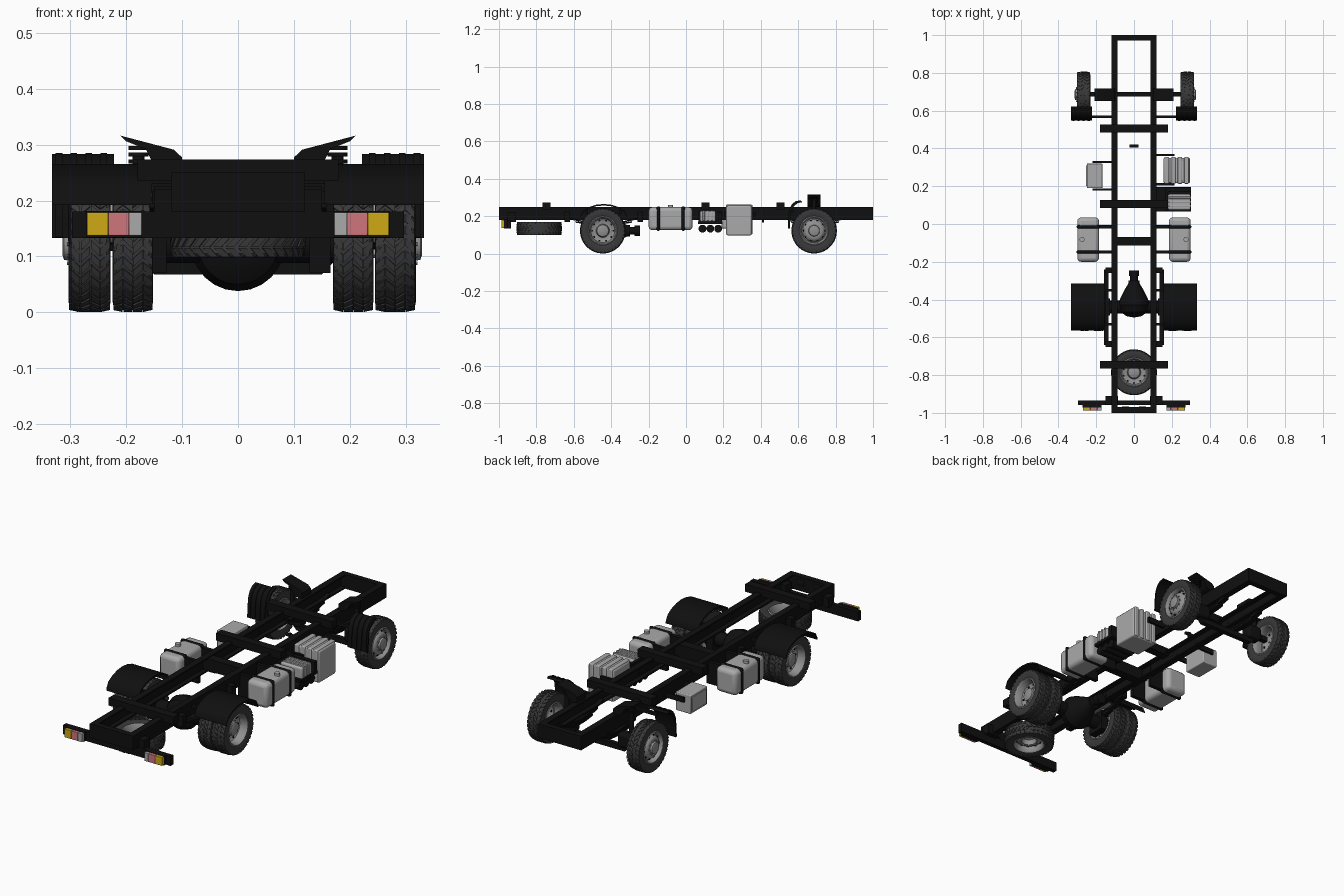
import bpy, bmesh, math
from mathutils import Matrix, Vector

cube = bpy.data.objects.get("Cube")
if cube:
    bpy.data.objects.remove(cube)


def material(name, r, g, b):
    m = bpy.data.materials.new(name)
    m.use_nodes = True
    m.diffuse_color = (r, g, b, 1)
    m.node_tree.nodes["Principled BSDF"].inputs["Base Color"].default_value = (r, g, b, 1)
    return m


BLACK = material("chassis black", .005, .005, .005)
RUBBER = material("tyre rubber", .04, .04, .04)
GREY = material("metal grey", .4, .4, .4)
RIM = material("rim grey", .28, .28, .28)
AMBER = material("amber lens", .62, .4, .008)
PINK = material("pink lens", .62, .18, .2)
made = []


def finish(name, bm, mats, bevel=0, segments=3):
    bmesh.ops.recalc_face_normals(bm, faces=bm.faces)
    mesh = bpy.data.meshes.new(name)
    bm.to_mesh(mesh)
    bm.free()
    for m in mats:
        mesh.materials.append(m)
    ob = bpy.data.objects.new(name, mesh)
    bpy.context.collection.objects.link(ob)
    if bevel:
        mod = ob.modifiers.new("Bevel", "BEVEL")
        mod.width, mod.segments = bevel, segments
    made.append(ob)
    return ob


def prism(name, pts, axis, lo, hi, mat=BLACK, bevel=0):
    """Extrude a 2D outline along the given axis (0 x, 1 y, 2 z)."""
    bm = bmesh.new()

    def ring(t):
        out = []
        for p in pts:
            co = list(p)
            co.insert(axis, t)
            out.append(bm.verts.new(co))
        return out
    a, b = ring(lo), ring(hi)
    bm.faces.new(a)
    bm.faces.new(b)
    for i in range(len(pts)):
        j = (i + 1) % len(pts)
        bm.faces.new((a[i], a[j], b[j], b[i]))
    return finish(name, bm, [mat], bevel)


def box(name, x, y, z, mat=BLACK, bevel=0):
    pts = [(y[0], z[0]), (y[1], z[0]), (y[1], z[1]), (y[0], z[1])]
    return prism(name, pts, 0, min(x), max(x), mat, bevel)


def sheet(name, path, x, thick, mat=BLACK):
    """Bent plate following a path in y and z, thickened downward."""
    under = [(y, z - thick) if abs(z - path[0][1]) < 9 else None for y, z in path]
    return prism(name, path + under[::-1], 0, min(x), max(x), mat)


def side(s, a, b):
    return (s * a, s * b)


def lathe(bm, profile, steps=48, mat=0, mtx=Matrix()):
    """Revolve (radius, x) points around the x axis."""
    rings = []
    for r, x in profile:
        n = 1 if r == 0 else steps
        rings.append([bm.verts.new(mtx @ Vector((x, r * math.cos(k * math.tau / steps),
                      r * math.sin(k * math.tau / steps)))) for k in range(n)])
    for a, b in zip(rings, rings[1:]):
        for k in range(steps):
            n = (k + 1) % steps
            quad = [a[k % len(a)], a[n % len(a)], b[n % len(b)], b[k % len(b)]]
            f = bm.faces.new(list(dict.fromkeys(quad)))
            f.material_index = mat


def turned(name, profile, loc, mat=BLACK, axis="x", steps=24):
    bm = bmesh.new()
    lathe(bm, profile, steps)
    ob = finish(name, bm, [mat])
    ob.location = loc
    ob.rotation_euler = {"x": (0, 0, 0), "y": (0, 0, math.pi / 2), "z": (0, -math.pi / 2, 0)}[axis]
    return ob


def rod(name, r, length, loc, mat=BLACK, axis="x"):
    h = length / 2
    return turned(name, [(0, -h), (r, -h), (r, h), (0, h)], loc, mat, axis)


# Wheels: tyre with chevron tread, rim, bolts and hand holes
def wheel_mesh(name, disc, bolt_r, bolt_x, hole_r, hole_x):
    bm = bmesh.new()
    half = [(.074, .03), (.085, .035), (.104, .036), (.114, .034), (.118, .029)]
    lathe(bm, half + [(r, -x) for r, x in half[::-1]])
    lugs = 34
    for i in range(lugs):
        for band in range(4):
            x0 = -.035 + band * .0178
            ends = [(x0, 0), (x0 + .0165, .13)] if band % 2 else [(x0, .13), (x0 + .0165, 0)]
            vs = []
            for x, turn in ends:
                top = .1215 if abs(x) < .03 else .118
                for r, da in ((.11, 0), (top, 0), (top, .12), (.11, .12)):
                    a = i * math.tau / lugs + turn + da + .09 * (band // 2)
                    vs.append(bm.verts.new((x, r * math.cos(a), r * math.sin(a))))
            bm.faces.new(vs[:4])
            bm.faces.new(vs[4:])
            for k in range(4):
                n = (k + 1) % 4
                bm.faces.new((vs[k], vs[n], vs[4 + n], vs[4 + k]))
    lathe(bm, [(.079, -.031), (.073, -.034), (.068, -.028), (.064, -.01)] + disc[:1], mat=1)
    lathe(bm, [(.079, .031), (.073, .035), (.069, .03)] + disc, mat=1)
    for i in range(10):
        a = math.tau * i / 10
        for rad, x, size, depth, mat in ((bolt_r, bolt_x, .003, .005, 1), (hole_r, hole_x, .0055, .002, 2)):
            m = Matrix.Translation((x, rad * math.cos(a), rad * math.sin(a)))
            lathe(bm, [(0, -depth), (size, -depth), (size, depth), (0, depth)], 8, mat, m)
    return finish(name, bm, [RUBBER, RIM, BLACK])


front_disc = [(.065, .012), (.06, .014), (.052, .028), (.042, .033), (.03, .034),
              (.028, .044), (.02, .047), (0, .047)]
rear_disc = [(.064, -.004), (.052, -.012), (.036, -.012), (.031, .012), (.022, .016), (0, .016)]
front_wheel = wheel_mesh("front_wheel_left", front_disc, .036, .034, .056, .021)
rear_wheel = wheel_mesh("rear_wheel_left_outer", rear_disc, .041, -.012, .057, -.008)


def place(ob, loc, rot=(0, 0, 0)):
    ob.location, ob.rotation_euler = loc, rot


def copy(ob, name, loc, rot=(0, 0, 0)):
    new = bpy.data.objects.new(name, ob.data)
    bpy.context.collection.objects.link(new)
    place(new, loc, rot)


FLIP = (0, 0, math.pi)
RZ = .122
place(front_wheel, (.282, .685, RZ))
copy(front_wheel, "front_wheel_right", (-.267, .685, RZ), FLIP)
place(rear_wheel, (.281, -.445, RZ))
copy(rear_wheel, "rear_wheel_left_inner", (.206, -.445, RZ), FLIP)
copy(rear_wheel, "rear_wheel_right_outer", (-.264, -.445, RZ), FLIP)
copy(rear_wheel, "rear_wheel_right_inner", (-.188, -.445, RZ))
copy(rear_wheel, "spare_wheel", (0, -.785, .134), (0, -math.pi / 2, 0))

# Ladder frame
for s, tag in ((1, "left"), (-1, "right")):
    channel = [(.12, .18), (.12, .25), (.088, .25), (.088, .243), (.112, .243),
               (.112, .187), (.088, .187), (.088, .18)]
    prism("frame_rail_" + tag, [(s * x, z) for x, z in channel], 1, -1, 1)
box("frame_end_front", (-.12, .12), (-1, -.97), (.18, .25))
box("frame_end_back", (-.12, .12), (.972, 1), (.18, .25))
box("middle_crossmember", (-.112, .112), (-.115, -.07), (.185, .245))
for i, y in enumerate((-.745, .105, .505)):
    box(f"body_crossbar_{i}", (-.18, .18), (y - .021, y + .021), (.235, .273))
for s in (-1, 1):
    box("tow_plate", side(s, .027, .063), (-1.0, -.965), (.208, .236), BLACK, .004)

# Bumper and tail lamps
box("bumper_bar", (-.297, .297), (-.957, -.935), (.133, .18))
for s in (-1, 1):
    box("bumper_bracket", side(s, .085, .15), (-.955, -.91), (.17, .22))
    box("lamp_housing", side(s, .172, .272), (-.972, -.955), (.134, .181))
    for name, a, b, mat in (("reverse_lamp", .172, .195, GREY), ("stop_lamp", .195, .232, PINK),
                            ("turn_lamp", .232, .27, AMBER)):
        box(name, side(s, a, b), (-.987, -.968), (.137, .179), mat, .002)

# Axles, differential and springs
rod("rear_axle", .034, .4, (0, -.44, RZ))
turned("differential", [(0, -.495), (.04, -.488), (.072, -.465), (.084, -.43), (.075, -.4), (.045, -.34),
       (.03, -.315), (.03, -.3), (.02, -.3), (.02, -.275), (.027, -.275), (.027, -.245), (0, -.245)],
       (0, 0, RZ), BLACK, "y")
beam = [(-.25, .11), (-.19, .11), (-.15, .068), (.15, .068), (.19, .11), (.25, .11),
        (.25, .135), (.18, .135), (.14, .094), (-.14, .094), (-.18, .135), (-.25, .135)]
prism("front_axle", beam, 1, .676, .7)
for s in (-1, 1):
    box("front_hub_carrier", side(s, .12, .2), (.662, .718), (.09, .16), BLACK, .012)
    for name, yc, half, a, b in (("rear_spring", -.44, .2, .135, .158), ("front_spring", .69, .17, .092, .118)):
        for leaf in range(3):
            h = half * (1 - .25 * leaf)
            path = [(yc + h * t, .165 - .009 * leaf + .03 * (h * t / half) ** 2) for t in (-1, -.5, 0, .5, 1)]
            sheet(name, path, side(s, a, b), .008)
    box("spring_seat", side(s, .128, .165), (-.485, -.395), (.07, .17))
    for y in (-.635, -.245):
        box("spring_hanger", side(s, .118, .15), (y - .015, y + .015), (.17, .225))

# Mudguards
for s in (-1, 1):
    arc = [(-.565, .2), (-.55, .23), (-.52, .248), (-.48, .261), (-.44, .265),
           (-.4, .261), (-.36, .248), (-.33, .23), (-.315, .2)]
    sheet("rear_mudguard", arc, side(s, .155, .333), .008)
    for y in (-.53, -.35):
        box("mudguard_stay", side(s, .11, .3), (y - .007, y + .007), (.215, .23))
    flap = [(.615, .283), (.59, .278), (.57, .262), (.557, .235), (.55, .185), (.548, .133)]
    guard = flap + [(y + .008, z - (.008 if z > .25 else 0)) for y, z in flap[::-1]]
    prism("front_mudguard", guard, 0, s * .222, s * .333)
    rib = [(y - .004, z + .002) for y, z in flap] + flap[::-1]
    for x in (.24, .267, .294, .32):
        prism("mudguard_rib", rib, 0, s * (x - .006), s * (x + .006))
    box("front_mudguard_stay", side(s, .11, .24), (.56, .575), (.22, .235))

# Cab mounts
wedge = [(.1, .25), (.1, .277), (.115, .291), (.21, .316), (.2, .306), (.165, .292), (.15, .262), (.13, .25)]
for s in (-1, 1):
    prism("cab_mount", [(s * x, z) for x, z in wedge], 1, .65, .718)
    for k in range(3):
        rod("mount_spring_coil", .018, .007, (s * .178, .685, .27 + k * .012), BLACK, "z")
    rod("mount_spring_core", .011, .12, (s * .178, .685, .225), BLACK, "z")

# Fuel tanks with straps and caps
for s in (-1, 1):
    box("fuel_tank", side(s, .185, .3), (-.2, .035), (.125, .248), GREY, .02)
    for y in (-.148, -.015):
        box("tank_strap", side(s, .181, .304), (y - .009, y + .009), (.121, .252), BLACK, .008)
        box("tank_bracket", side(s, .11, .19), (y - .009, y + .009), (.13, .24))
    rod("tank_cap", .013, .022, (s * .275, -.082, .249), GREY, "z")

# Left side boxes: ribbed cabinet, battery and air bottles
box("cabinet", (.155, .297), (.217, .35), (.097, .256), GREY, .008)
for x in (.173, .208, .243, .278):
    box("cabinet_rib", (x - .012, x + .012), (.213, .355), (.101, .261), GREY, .005)
for y in (.21, .365):
    box("cabinet_bracket", (.11, .215), (y - .006, y + .006), (.195, .222))
box("battery_tray", (.12, .303), (.065, .195), (.158, .172))
box("battery", (.18, .3), (.075, .158), (.17, .228), GREY, .008)
for y in (.095, .117, .139):
    box("battery_rib", (.183, .303), (y - .006, y + .006), (.175, .231), GREY, .003)
box("battery_back_plate", (.165, .303), (.17, .193), (.165, .222))
box("battery_frame", (.165, .18), (.068, .19), (.17, .225))
for y in (.088, .13, .172):
    rod("air_bottle", .021, .13, (.225, y, .133))

# Right side tool box
box("tool_box", (-.25, -.167), (.19, .32), (.135, .228), GREY, .004)
box("tool_box_door", (-.254, -.248), (.2, .31), (.145, .218), GREY, .002)
for y in (.182, .328):
    box("tool_box_bracket", (-.22, -.11), (y - .005, y + .005), (.19, .215))

# Shaft hanger
rod("shaft_hanger", .008, .045, (0, .412, .185))
box("hanger_link", (-.006, .006), (.406, .418), (.165, .195))

# Smooth rounded surfaces, keep hard edges
bpy.ops.object.select_all(action="DESELECT")
for ob in made:
    ob.select_set(True)
bpy.context.view_layer.objects.active = made[0]
bpy.ops.object.shade_smooth_by_angle(angle=math.radians(35))
